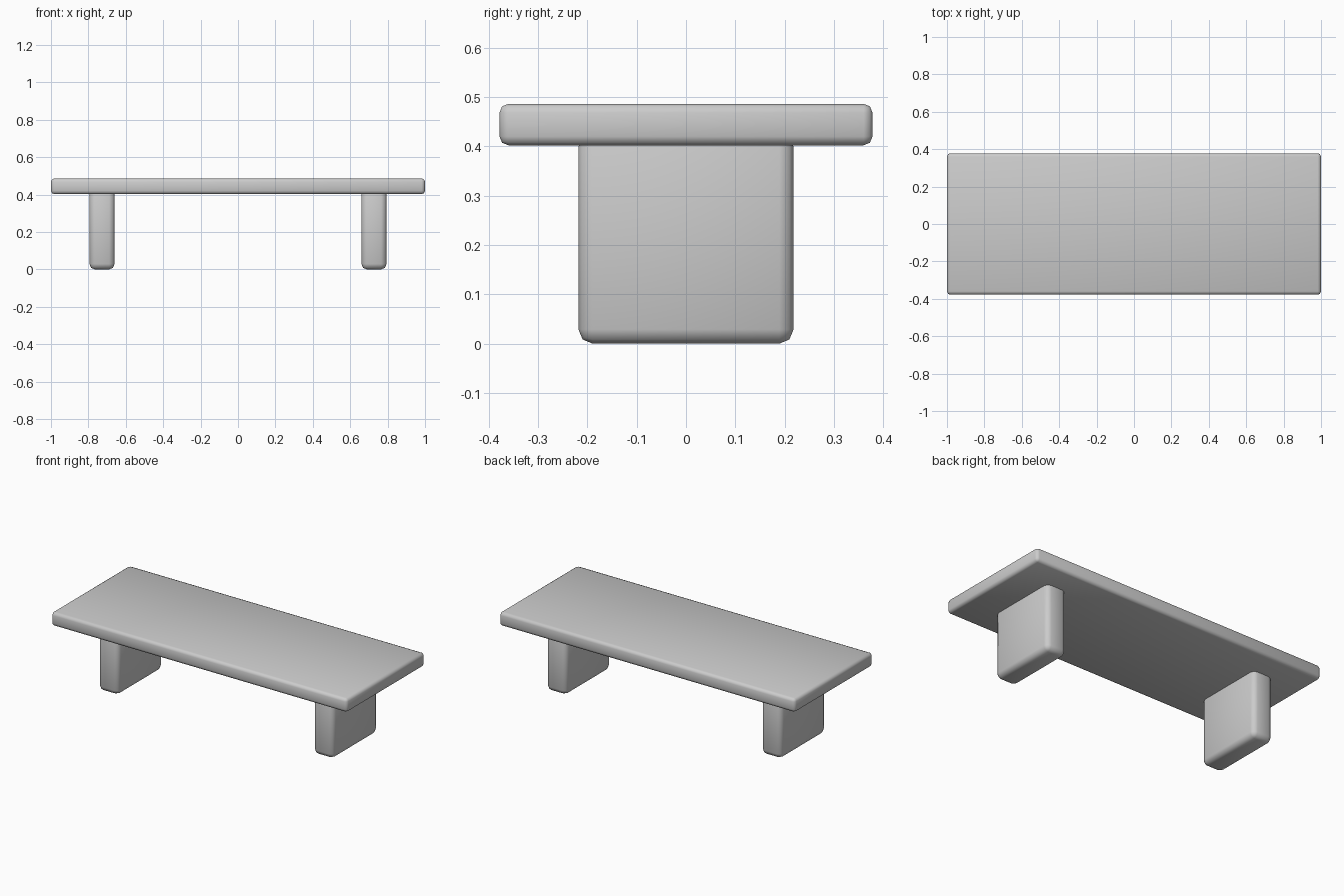
import bpy

if "Cube" in bpy.data.objects:
    bpy.data.objects.remove(bpy.data.objects["Cube"])


def rounded_box(name, size, centre, radius):
    bpy.ops.mesh.primitive_cube_add(size=1, location=centre)
    box = bpy.context.object
    box.name = name
    box.scale = size
    bpy.ops.object.transform_apply(location=False, rotation=False, scale=True)
    bevel = box.modifiers.new("rounded_edges", "BEVEL")
    bevel.width = radius
    bevel.segments = 2
    bpy.ops.object.shade_smooth()
    return box


# Long slab top
rounded_box("table_top", (2.0, 0.756, 0.084), (0, 0, 0.444), 0.018)

# Two thick panel legs, let slightly into the underside of the top
for side, name in ((-1, "left_leg"), (1, "right_leg")):
    rounded_box(name, (0.134, 0.436, 0.428), (side * 0.727, 0, 0.214), 0.029)
